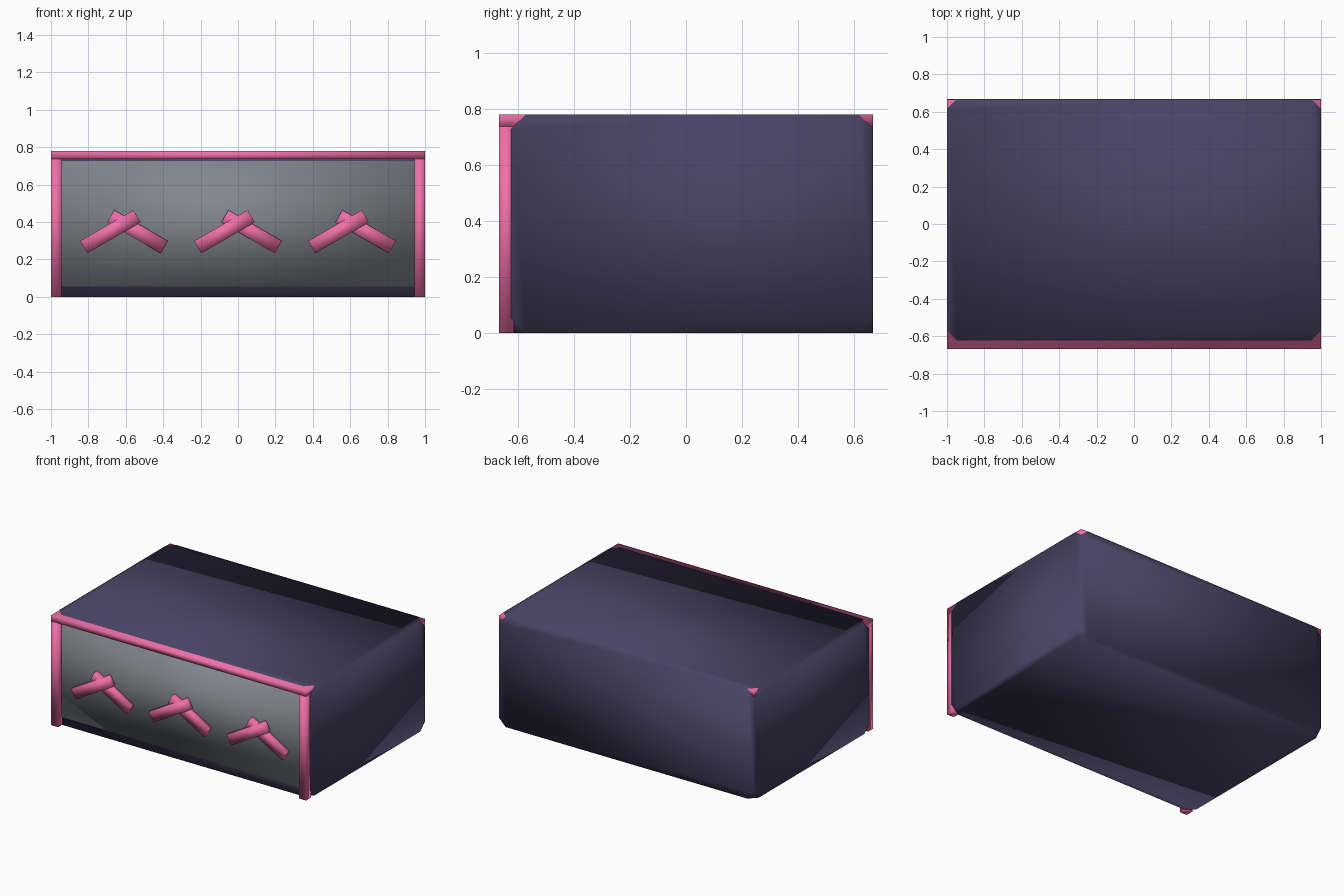
import bpy, bmesh, math
from mathutils import Matrix, Vector

if "Cube" in bpy.data.objects:
    bpy.data.objects.remove(bpy.data.objects["Cube"])


def material(name, rgb):
    m = bpy.data.materials.new(name)
    m.diffuse_color = (*rgb, 1)
    m.use_nodes = True
    m.node_tree.nodes["Principled BSDF"].inputs["Base Color"].default_value = m.diffuse_color
    return m


PINK = material("pink", (0.87, 0.16, 0.39))
PURPLE = material("dark_purple", (0.065, 0.055, 0.125))
GREY = material("slate_grey", (0.22, 0.235, 0.27))


def box(name, lo, hi, mat, corner_cut=0, tilt=0):
    """Smooth-shaded box between two corners, optionally with cut corners or a tilt about y."""
    lo, hi = Vector(lo), Vector(hi)
    bm = bmesh.new()
    bmesh.ops.create_cube(bm, size=1, matrix=Matrix.Diagonal((*(hi - lo), 1)))
    if corner_cut:
        bmesh.ops.bevel(bm, geom=bm.verts[:], offset=corner_cut, segments=1,
                        profile=0.5, affect='VERTICES')
    for f in bm.faces:
        f.smooth = True
    mesh = bpy.data.meshes.new(name)
    bm.to_mesh(mesh)
    bm.free()
    mesh.materials.append(mat)
    ob = bpy.data.objects.new(name, mesh)
    ob.location = (lo + hi) / 2
    ob.rotation_euler.y = tilt
    bpy.context.collection.objects.link(ob)
    return ob


# Main body with clipped corners
box("body", (-1, -0.623, 0), (1, 0.667, 0.78), PURPLE, corner_cut=0.053)

# Top slab: shows as the front rail and at the clipped corners
box("top_slab", (-0.999, -0.667, 0.736), (0.999, 0.666, 0.779), PINK)

# Front posts
for side, x in (("left", -0.972), ("right", 0.972)):
    box(f"front_post_{side}", (x - 0.028, -0.667, 0), (x + 0.028, -0.613, 0.737), PINK)

# Front panel
box("front_panel", (-0.945, -0.63, 0.056), (0.945, -0.615, 0.727), GREY)

# Three crossed-bar chevrons
for i, cx in enumerate((-0.61, 0, 0.61)):
    for side, s in (("left", -1), ("right", 1)):
        x, z = cx + s * 0.0725, 0.348
        front = -0.664 if s < 0 else -0.661
        box(f"chevron_{i + 1}_{side}_bar", (x - 0.165, front, z - 0.038),
            (x + 0.165, -0.62, z + 0.038), PINK, tilt=s * math.radians(30))
